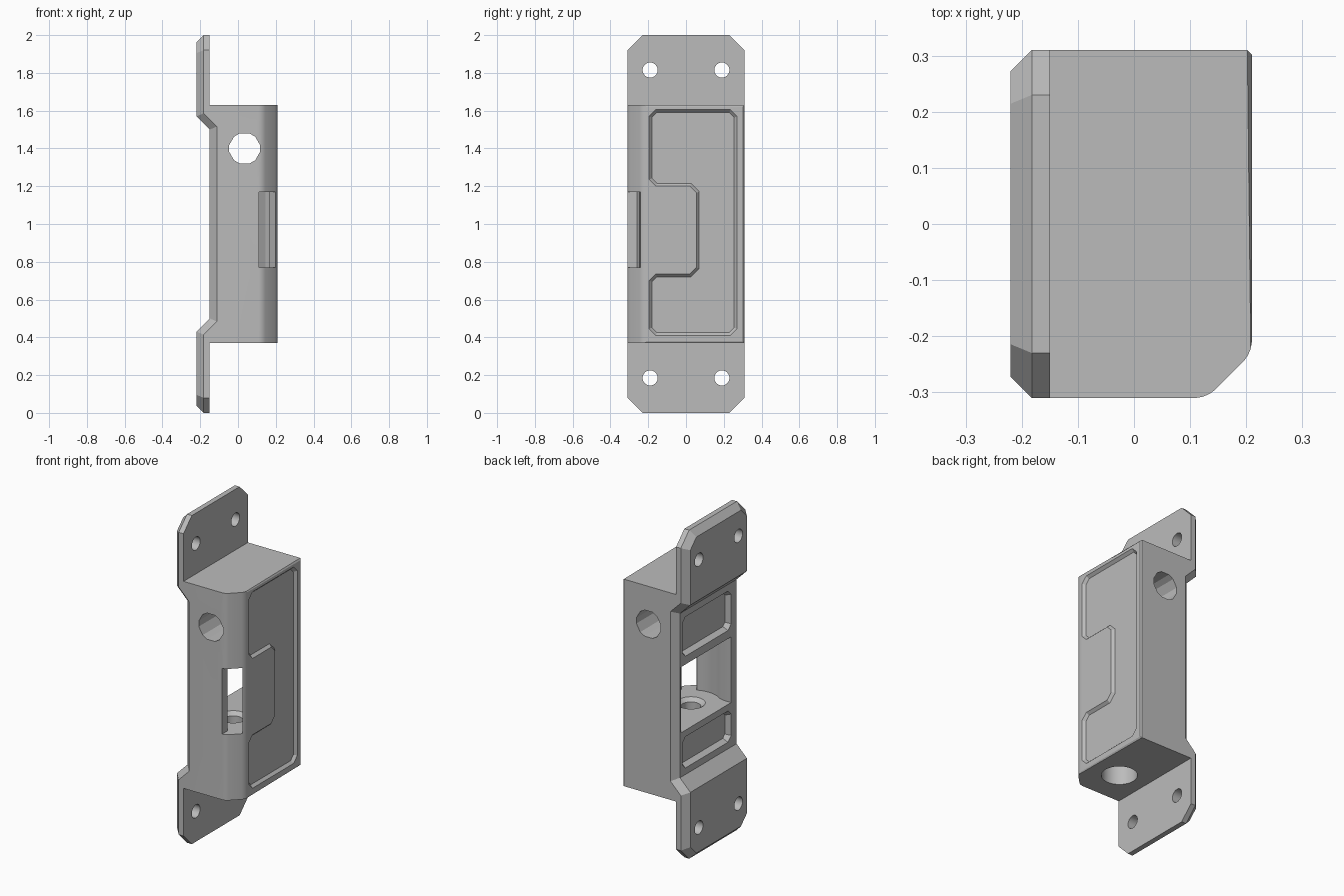
import bpy, bmesh, math
from mathutils import Vector

if "Cube" in bpy.data.objects:
    bpy.data.objects.remove(bpy.data.objects["Cube"], do_unlink=True)

# Single plain material
grey = bpy.data.materials.new("plain grey")
grey.use_nodes = True
COLOUR = (0.5, 0.5, 0.5, 1)
grey.diffuse_color = COLOUR
grey.node_tree.nodes["Principled BSDF"].inputs["Base Color"].default_value = COLOUR

HALF, TOP = 0.31, 2.0          # half width in y, full height
LOW, HIGH = 0.77, 1.17         # latch cavity floor and ceiling
BORE = (0.03, -0.09)           # vertical bore axis


def place(axis, a, b, c):
    """Point with (a, b) in the profile plane and c along the axis."""
    return {"x": (c, a, b), "y": (a, c, b), "z": (a, b, c)}[axis]


def prism(name, axis, pts, start, end, chamfer=0.0, depth=0.0):
    """Extruded profile; the end cap can carry a tapered step."""
    bm = bmesh.new()
    face = bm.faces.new([bm.verts.new(place(axis, a, b, start)) for a, b in pts])
    step = Vector(place(axis, 0, 0, end - start))
    out = bmesh.ops.extrude_face_region(bm, geom=[face])["geom"]
    bmesh.ops.translate(bm, vec=step, verts=[g for g in out if isinstance(g, bmesh.types.BMVert)])
    bmesh.ops.recalc_face_normals(bm, faces=bm.faces)
    if chamfer:
        cap = max(bm.faces, key=lambda f: f.calc_center_median().dot(step))
        bmesh.ops.inset_region(bm, faces=[cap], thickness=chamfer, depth=0)
        bmesh.ops.translate(bm, vec=step.normalized() * depth, verts=cap.verts)
    return finish(name, bm)


def finish(name, bm):
    mesh = bpy.data.meshes.new(name)
    bm.to_mesh(mesh)
    bm.free()
    mesh.materials.append(grey)
    obj = bpy.data.objects.new(name, mesh)
    bpy.context.collection.objects.link(obj)
    return obj


def circle(cx, cy, r, n=32):
    return [(cx + r * math.cos(math.tau * i / n), cy + r * math.sin(math.tau * i / n)) for i in range(n)]


def cut_corners(pts, size):
    """Chamfer every corner of a closed profile."""
    result = []
    for i, p in enumerate(pts):
        p = Vector(p)
        for q in (pts[i - 1], pts[(i + 1) % len(pts)]):
            result.append(tuple(p + (Vector(q) - p).normalized() * size))
    return result


def rect(a0, a1, b0, b1):
    return [(a0, b0), (a1, b0), (a1, b1), (a0, b1)]


def combine(target, cutters, mode="DIFFERENCE"):
    for cutter in cutters:
        mod = target.modifiers.new("cut", "BOOLEAN")
        mod.operation, mod.solver, mod.object = mode, "EXACT", cutter
        bpy.context.view_layer.objects.active = target
        bpy.ops.object.modifier_apply(modifier=mod.name)
        bpy.data.objects.remove(cutter, do_unlink=True)


def bevel_edges(obj, test, size, segments=1):
    bm = bmesh.new()
    bm.from_mesh(obj.data)
    edges = [e for e in bm.edges if test(e.verts[0].co, e.verts[1].co)]
    bmesh.ops.bevel(bm, geom=edges, offset=size, segments=segments, affect="EDGES", profile=0.5)
    bm.to_mesh(obj.data)
    bm.free()


# Housing with mounting flanges: side profile extruded across the width
lower = [(-0.15, 0.37), (-0.15, 0), (-0.22, 0), (-0.22, 0.43), (-0.15, 0.5)]
upper = [(x, TOP - z) for x, z in reversed(lower)]
housing = prism("strike_housing", "y", [(0.21, 0.37)] + lower + upper + [(0.21, 1.63)], -HALF, HALF)

# Clipped flange corners, clipped front corner, then rear rim chamfer
bevel_edges(housing, lambda a, b: abs(a.z - b.z) < 0.001 and abs(a.y - b.y) < 0.001
            and abs(a.z - 1) > 0.99, 0.08)
bevel_edges(housing, lambda a, b: min(a.x, b.x) > 0.2 and max(a.y, b.y) < -0.3, 0.08)
bevel_edges(housing, lambda a, b: min(a.x, b.x) > 0.1 and a.y < -0.2 and b.y < -0.2
            and abs(a.z - b.z) > 1, 0.02, 3)


def on_rear_rim(a, b):
    mid = (a + b) / 2
    same_side = abs(a.y - b.y) < 0.001 and abs(a.y) > HALF - 0.001
    rear_flange = max(a.x, b.x) < -0.21 and abs(mid.z - 1) > 0.9
    rear_side = same_side and max(a.x, b.x) < -0.14 and 0.08 < mid.z < 1.92 and \
        (abs(mid.z - 1) < 0.54 or max(a.x, b.x) < -0.21)
    return rear_flange or rear_side


bevel_edges(housing, on_rear_rim, 0.038)
bevel_edges(housing, lambda a, b: min(a.x, b.x) > 0.2 and abs(a.x - b.x) < 0.001
            and (min(a.y, b.y) > 0.3 or abs(a.z - b.z) < 0.001), 0.008)

# Screw holes through both flanges
combine(housing, [prism("screw_cutter", "x", circle(y, z, 0.04, 24), -0.3, -0.1)
                  for y in (-0.19, 0.19) for z in (0.185, 1.815)])

# Stepped cover recess on the +x face
cover = [(-0.195, 0.41), (0.27, 0.41), (0.27, 1.605), (-0.195, 1.605),
         (-0.195, 1.2), (0.055, 1.2), (0.055, 0.735), (-0.195, 0.735)]
cover_cut = prism("cover_cutter", "x", cut_corners(cover, 0.035), 0.3, 0.21, 0.016, 0.016)

# Rear recesses above and below the cavity
rear_cuts = [prism("rear_cutter", "x", cut_corners(rect(-0.22, 0.25, z0, z1), 0.03),
                   -0.3, -0.15, 0.02, 0.03) for z0, z1 in ((0.54, 0.73), (1.22, 1.46))]

# Cross hole with six clipped sides
hexagon = cut_corners(circle(0.035, 1.4, 0.092, 6), 0.02)
cross_hole = prism("cross_cutter", "y", hexagon, -0.5, 0.5)

# Latch cavity: round pocket opening to the rear
pocket = prism("pocket_cutter", "z", circle(*BORE, 0.17, 48), LOW, HIGH)
mouth = prism("mouth_cutter", "z", [(-0.3, -0.22), (-0.1, -0.22), (0.03, -0.25), (0.16, 0.0),
                                    (0.05, 0.26), (-0.3, 0.26)], LOW, HIGH)
window = prism("window_cutter", "z", [(0.11, -0.4), (0.11, -0.26), (0.03, -0.15), (0.08, -0.06),
                                      (0.205, -0.25), (0.3, -0.25), (0.3, -0.4)], LOW, HIGH)

# Bore from below, narrowing to a countersunk hole in the cavity floor
bore = prism("bore_cutter", "z", circle(*BORE, 0.1), 0.2, 0.66)
neck = prism("neck_cutter", "z", circle(*BORE, 0.055), 0.6, 0.8)
sink = prism("sink_cutter", "z", circle(*BORE, 0.08), 0.8, LOW, 0.025, 0.02)

combine(housing, [cover_cut, *rear_cuts, cross_hole, pocket, mouth, window, bore, neck, sink])

# Crisp edges, smooth bores
bpy.ops.object.select_all(action="DESELECT")
housing.select_set(True)
bpy.context.view_layer.objects.active = housing
bpy.ops.object.shade_smooth_by_angle(angle=math.radians(25))
